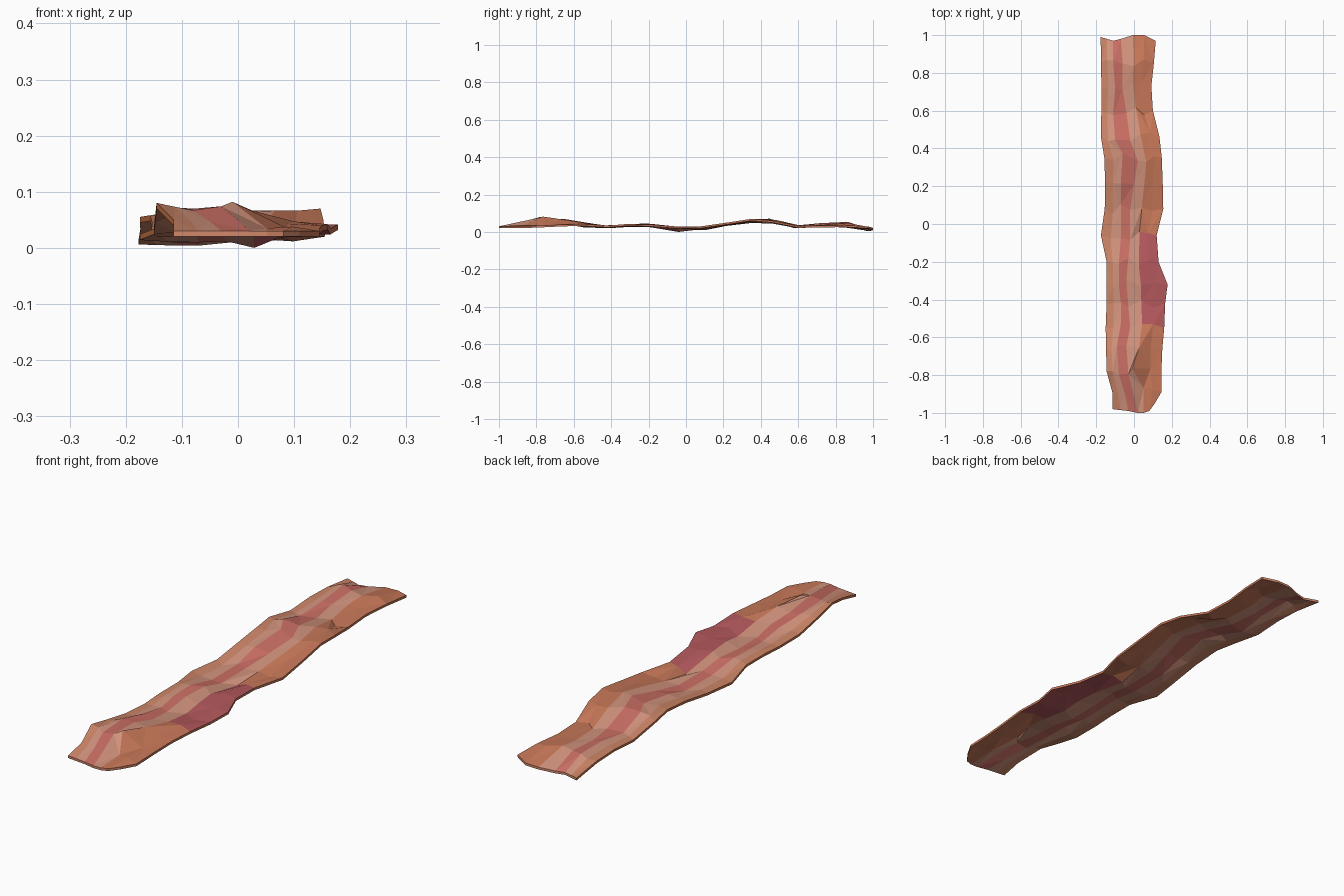
import bpy, bmesh, random

if "Cube" in bpy.data.objects:
    bpy.data.objects.remove(bpy.data.objects["Cube"])
random.seed(4)

def material(name, rgb):
    m = bpy.data.materials.new(name)
    m.diffuse_color = (*rgb, 1)
    m.use_nodes = True
    m.node_tree.nodes["Principled BSDF"].inputs["Base Color"].default_value = m.diffuse_color
    return m

mats = [material("tan_rind", (0.62, 0.24, 0.14)), material("pale_fat", (0.66, 0.30, 0.21)),
        material("red_streak", (0.60, 0.16, 0.13)), material("lean_meat", (0.46, 0.10, 0.11)),
        material("orange_edge", (0.60, 0.18, 0.06)), material("rust_side", (0.58, 0.19, 0.10))]

# Stations along the strip: y, left x, streak left x, streak right x, right x,
# then top height at left, middle, right
ROWS = [
    (-0.98, -.115, -.03, .02, .110, .030, .030, .030),
    (-0.89, -.115, -.05, .00, .145, .050, .050, .030),
    (-0.78, -.145, -.08, -.03, .145, .080, .070, .034),
    (-0.66, -.148, -.09, -.04, .150, .055, .066, .040),
    (-0.55, -.150, -.07, -.02, .160, .035, .046, .042),
    (-0.42, -.145, -.07, -.03, .165, .030, .033, .034),
    (-0.32, -.145, -.08, -.04, .178, .036, .042, .042),
    (-0.20, -.145, -.08, -.03, .130, .036, .045, .040),
    (-0.06, -.175, -.07, -.02, .120, .024, .020, .030),
    (0.08, -.155, -.07, -.02, .155, .024, .018, .030),
    (0.22, -.153, -.07, .00, .152, .045, .046, .050),
    (0.35, -.157, -.06, .02, .147, .058, .068, .070),
    (0.46, -.175, -.10, -.02, .135, .055, .067, .060),
    (0.60, -.173, -.11, -.04, .100, .030, .034, .032),
    (0.73, -.173, -.10, -.06, .092, .038, .044, .034),
    (0.85, -.174, -.11, -.06, .105, .034, .052, .036),
    (0.98, -.177, -.11, -.07, .115, .016, .014, .030)]
COLS = 7
# Ragged ends and the ridge of the fold near the front
FRONT = (0, -.005, -.01, -.02, -.02, -.01, .03)
BACK = (.01, 0, -.01, 0, .02, .02, -.01)
RIDGE = {(2, 3): .074, (2, 4): .082, (3, 4): .066, (3, 5): .043, (2, 5): .035, (1, 4): .035}
T = 0.010

bm = bmesh.new()
top, bot = [], []
for i, (y, l, a, b, r, zl, zm, zr) in enumerate(ROWS):
    c = b + 0.35 * (r - b)
    xs = (l, (l + a) / 2, a, b, c, (c + r) / 2, r)
    zs = (zl, (zl + zm) / 2, zm, zm, zm * .6 + zr * .4, (zm + zr) / 2, zr)
    ends = i in (0, len(ROWS) - 1)
    tr, br = [], []
    for j in range(COLS):
        dy = FRONT[j] if i == 0 else BACK[j] if ends else 0
        inner = 0 < j < COLS - 1 and not ends
        if inner:
            dy += random.uniform(-.025, .025)
        z = RIDGE.get((i, j), zs[j] + (random.uniform(-.004, .004) if inner else 0))
        z = max(z, T + .002)
        if (i, j) == (8, 4):
            z = T      # lowest point rests on the ground
        x = -.01 if (i, j) == (2, 4) else xs[j]
        tr.append(bm.verts.new((x, y + dy, z)))
        br.append(bm.verts.new((x, y + dy, z - T)))
    top.append(tr)
    bot.append(br)

# Top and underside, split in triangles and striped by column
STRIPE = (0, 1, 2, 1, 5, 5)
for i in range(len(ROWS) - 1):
    for j in range(COLS - 1):
        m = STRIPE[j]
        if j >= 4 and 4 <= i <= 7:
            m = 3
        for grid, flip in ((top, False), (bot, True)):
            p, q = grid[i][j], grid[i][j + 1]
            s, t = grid[i + 1][j + 1], grid[i + 1][j]
            tris = ((p, q, s), (p, s, t)) if (i + j) % 2 else ((p, q, t), (q, s, t))
            for tri in tris:
                f = bm.faces.new(tri[::-1] if flip else tri)
                f.material_index = m

# Thin rim all the way round
def wall(pairs, mat):
    for (a, b), (c, d) in zip(pairs, pairs[1:]):
        bm.faces.new((b, d, c, a)).material_index = mat

wall([(t[0], b[0]) for t, b in zip(top, bot)][::-1], 4)
wall([(t[-1], b[-1]) for t, b in zip(top, bot)], 5)
wall(list(zip(top[0], bot[0])), 0)
wall(list(zip(top[-1], bot[-1]))[::-1], 0)
bmesh.ops.recalc_face_normals(bm, faces=bm.faces)

mesh = bpy.data.meshes.new("bacon_strip")
bm.to_mesh(mesh)
bm.free()
for m in mats:
    mesh.materials.append(m)
bpy.context.collection.objects.link(bpy.data.objects.new("bacon_strip", mesh))
